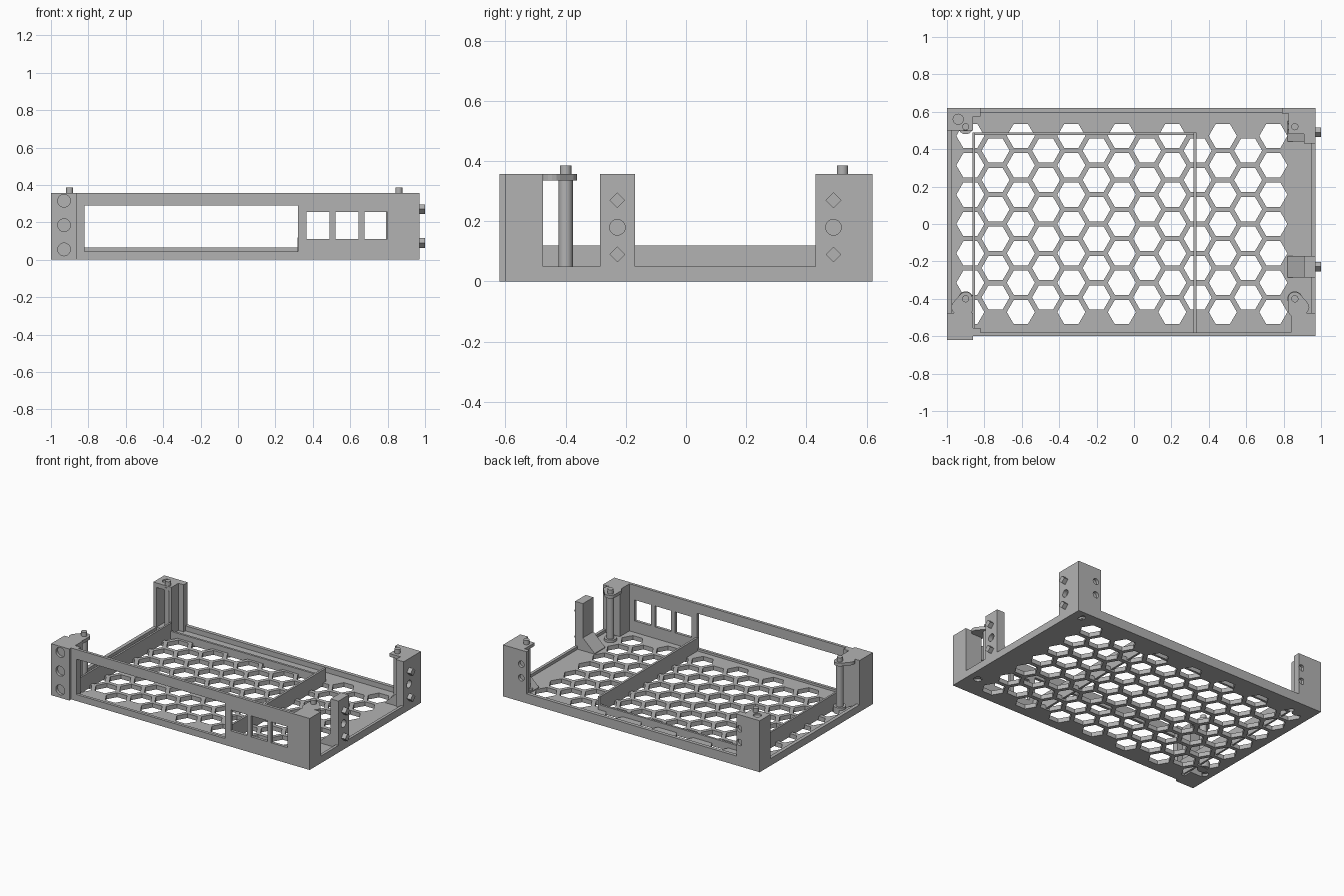
import bpy, bmesh
from math import pi, cos, sin
from mathutils import Matrix, Vector

cube = bpy.data.objects.get("Cube")
if cube:
    bpy.data.objects.remove(cube, do_unlink=True)

grey = bpy.data.materials.new("plain_grey")
grey.use_nodes = True
COLOUR = (0.45, 0.45, 0.45, 1)
grey.diffuse_color = COLOUR
grey.node_tree.nodes["Principled BSDF"].inputs["Base Color"].default_value = COLOUR


def finish(name, bm):
    bmesh.ops.recalc_face_normals(bm, faces=bm.faces)
    mesh = bpy.data.meshes.new(name)
    bm.to_mesh(mesh)
    bm.free()
    mesh.materials.append(grey)
    ob = bpy.data.objects.new(name, mesh)
    bpy.context.collection.objects.link(ob)
    return ob


def add_box(bm, x, y, z):
    size = Vector((x[1] - x[0], y[1] - y[0], z[1] - z[0]))
    mid = Vector((sum(x), sum(y), sum(z))) / 2
    bmesh.ops.create_cube(bm, size=1, matrix=Matrix.Translation(mid) @ Matrix.Diagonal(size).to_4x4())


def add_rod(bm, centre, r, length, axis="Z", sides=24, spin=0):
    turn = {"X": Matrix.Rotation(pi / 2, 4, "Y"), "Y": Matrix.Rotation(pi / 2, 4, "X"), "Z": Matrix()}[axis]
    bmesh.ops.create_cone(bm, cap_ends=True, segments=sides, radius1=r, radius2=r, depth=length,
                          matrix=Matrix.Translation(centre) @ turn @ Matrix.Rotation(spin, 4, "Z"))


def boxes(name, *specs):
    bm = bmesh.new()
    for s in specs:
        add_box(bm, *s)
    return finish(name, bm)


def rod(name, *args, **kw):
    bm = bmesh.new()
    add_rod(bm, *args, **kw)
    return finish(name, bm)


def prism(name, points, offset):
    bm = bmesh.new()
    face = bm.faces.new([bm.verts.new(p) for p in points])
    out = bmesh.ops.extrude_face_region(bm, geom=[face])
    bmesh.ops.translate(bm, vec=offset, verts=[v for v in out["geom"] if isinstance(v, bmesh.types.BMVert)])
    return finish(name, bm)


def cut(ob, bm):
    cutter = finish("cutter", bm)
    cutter.hide_render = True
    mod = ob.modifiers.new("cut", "BOOLEAN")
    mod.operation, mod.solver, mod.object = "DIFFERENCE", "EXACT", cutter
    bpy.context.view_layer.objects.active = ob
    bpy.ops.object.modifier_apply(modifier=mod.name)
    bpy.data.objects.remove(cutter, do_unlink=True)


def smooth(ob):
    bpy.ops.object.select_all(action="DESELECT")
    ob.select_set(True)
    bpy.context.view_layer.objects.active = ob
    bpy.ops.object.shade_smooth_by_angle()


L, R, F, B = -1, 0.97, -0.6, 0.62
FLOOR, RIM, TOP = 0.03, 0.05, 0.357
BASE = (0.01, TOP)
SCREWS = [(-0.94, 0.56), (0.9, 0.56), (-0.94, -0.44), (0.9, -0.44)]

# Perforated floor with a staggered honeycomb and corner screw holes
floor = boxes("floor", ((L, R), (F, B), (0, FLOOR)))
bm = bmesh.new()
for col in range(13):
    rows = 7 - col % 2
    for row in range(rows):
        y = (row - (rows - 1) / 2) * 0.157
        add_rod(bm, (-0.875 + col * 0.135, y, FLOOR / 2), 0.075, 0.1, sides=6, spin=pi / 2)
cut(floor, bm)
bm = bmesh.new()
for x, y in SCREWS:
    add_rod(bm, (x, y, 0), 0.027, 0.03)
cut(floor, bm)

# Rims around the floor
boxes("left_rim", ((L, L + 0.025), (F, B), (0, RIM)))
boxes("right_rim", ((R - 0.02, R), (F, B), (0, RIM)))
boxes("back_rim", ((L, R), (B - 0.025, B), (0, 0.065)))

# Front panel with a wide slot and three square ports
panel = boxes("front_panel", ((L + 0.02, R), (F, F + 0.02), (0, TOP)))
bm = bmesh.new()
add_box(bm, (-0.82, 0.32), (-0.7, -0.5), (0.045, 0.29))
for i in range(3):
    x = 0.365 + i * 0.155
    add_box(bm, (x, x + 0.125), (-0.7, -0.5), (0.11, 0.255))
cut(panel, bm)

# Bay dividers
boxes("left_divider", ((-0.863, -0.85), (-0.59, 0.49), (0.01, 0.12)))
boxes("right_divider", ((0.318, 0.333), (-0.59, 0.49), (0.01, 0.12)))
boxes("back_divider", ((-0.863, 0.333), (0.475, 0.49), (0.01, 0.065)))

# Front left block with three round sockets in its face
block = boxes("front_left_block", ((L, -0.86), (-0.62, -0.475), (0, TOP)))
bm = bmesh.new()
for z in (0.055, 0.185, 0.315):
    add_rod(bm, (-0.93, -0.62, z), 0.034, 0.18, axis="Y")
cut(block, bm)
boxes("front_left_guide", ((-0.862, -0.82), (-0.595, -0.555), BASE))

# Front right block
boxes("front_right_block", ((0.84, R), (F, -0.475), (0, TOP)))

# Back left post, pocketed towards the front, with its guide fin
post = boxes("back_left_post", ((L, -0.86), (0.5, B), (0, TOP)))
bm = bmesh.new()
add_box(bm, (-0.975, -0.88), (0.4, 0.59), (RIM, 0.325))
cut(post, bm)
bm = bmesh.new()
add_rod(bm, (*SCREWS[0], TOP), 0.027, 0.02)
cut(post, bm)
fin = boxes("back_left_fin", ((-0.862, -0.82), (0.575, B), (0, TOP)))

# Back right post: two walls under a cap
post_walls = boxes("back_right_side_wall", ((0.91, R), (0.43, B), (0, TOP)))
back_wall = boxes("back_right_back_wall", ((0.79, 0.912), (0.59, B), (0, TOP)))
cap = boxes("back_right_cap", ((0.825, 0.912), (0.48, 0.6), (0.335, TOP)))

# Round holes in the back faces of the rear posts
for ob, x in ((fin, -0.845), (back_wall, 0.83)):
    bm = bmesh.new()
    for z in (0.165, 0.26):
        add_rod(bm, (x, B, z), 0.022, 0.04, axis="Y")
    cut(ob, bm)

# Side post
side_post = boxes("right_side_post", ((0.91, R), (-0.285, -0.17), (0, TOP)))

# Sloped feet, diamond pegs and round sockets on the two right posts
for label, ob, y0, y, depth in (("side", side_post, -0.285, -0.228, 0.115),
                                ("back", post_walls, 0.44, 0.49, 0.11)):
    prism(label + "_foot", [(0.82, y0, 0.02), (0.82, y0, 0.035), (0.911, y0, 0.12), (0.911, y0, 0.02)],
          (0, depth, 0))
    bm = bmesh.new()
    add_rod(bm, (R, y, 0.18), 0.026, 0.06, axis="X")
    cut(ob, bm)
    for z in (0.09, 0.27):
        rod(label + "_diamond_peg", (0.98, y, z), 0.026, 0.04, axis="X", sides=4)

# Standoff columns with locating pegs
for x, y in ((-0.9, 0.52), (0.86, 0.52), (-0.9, -0.4), (0.86, -0.4)):
    smooth(rod("standoff", (x, y, 0.18), 0.024, 0.33))
    smooth(rod("locating_peg", (x, y, 0.365), 0.019, 0.042))
    rod("standoff_foot", (x, y, 0.025), 0.04, 0.045)

# Rounded brackets joining the front blocks to their standoffs
for side, cx, px in (("left", -0.94, -0.9), ("right", 0.9, 0.86)):
    s = 1 if px > cx else -1
    bm = bmesh.new()
    verts = [bm.verts.new((x + 0.037 * cos(a * pi / 8), y + 0.037 * sin(a * pi / 8), 0.335))
             for x, y in ((cx, -0.445), (px, -0.4), (px, -0.46)) for a in range(16)]
    verts += [bm.verts.new((v.co.x, v.co.y, TOP)) for v in verts]
    hull = bmesh.ops.convex_hull(bm, input=verts)
    bmesh.ops.delete(bm, geom=[v for v in set(hull["geom_interior"]) if isinstance(v, bmesh.types.BMVert)],
                     context="VERTS")
    bmesh.ops.dissolve_limit(bm, angle_limit=0.01, verts=bm.verts, edges=bm.edges)
    finish(side + "_bracket", bm)
